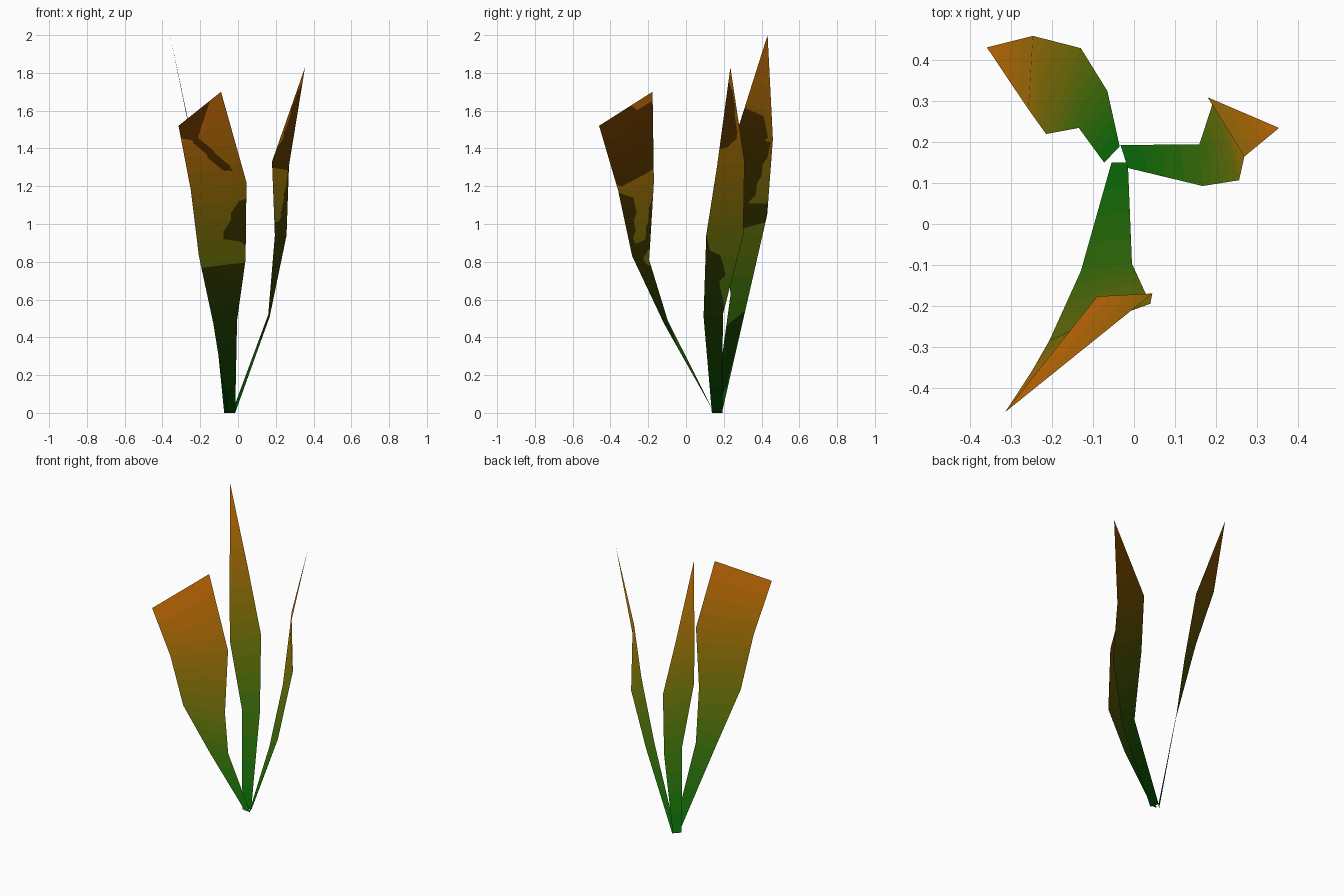
import bpy, bmesh
from mathutils import Vector

if "Cube" in bpy.data.objects:
    bpy.data.objects.remove(bpy.data.objects["Cube"])

BANDS = 4            # colour bands per blade segment
SEGMENTS = 4
BASE, TIP = Vector((0.05, 0.41, 0.07)), Vector((0.75, 0.40, 0.05))

# Green-to-orange gradient shared by all blades, mixed in display colour
mats = []
for i in range(SEGMENTS * BANDS):
    m = bpy.data.materials.new(f"leaf_tone_{i:02d}")
    c = BASE.lerp(TIP, (i + 0.5) / (SEGMENTS * BANDS))
    m.diffuse_color = (*[v ** 2.2 for v in c], 1)
    m.use_nodes = True
    m.node_tree.nodes["Principled BSDF"].inputs["Base Color"].default_value = m.diffuse_color
    mats.append(m)


def blade(name, left, right):
    """Ribbon between two edge paths, each segment folded along its shorter diagonal."""
    left, right = [Vector(p) for p in left], [Vector(p) for p in right]
    bm = bmesh.new()
    for s in range(SEGMENTS):
        a, b, c, d = left[s], right[s], left[s + 1], right[s + 1]
        start, end = (b, c) if (b - c).length < (a - d).length else (a, d)
        rows = []
        for k in range(BANDS + 1):
            t = k / BANDS
            rows.append([bm.verts.new(p.lerp(q, t)) for p, q in ((a, c), (start, end), (b, d))])
        for k, (lo, hi) in enumerate(zip(rows, rows[1:])):
            for j in (0, 1):
                f = bm.faces.new((lo[j], lo[j + 1], hi[j + 1], hi[j]))
                f.material_index = s * BANDS + k
                f.smooth = True
    bmesh.ops.remove_doubles(bm, verts=bm.verts, dist=1e-5)
    bmesh.ops.dissolve_degenerate(bm, edges=bm.edges, dist=1e-5)
    # Upper side of the leaf faces up
    if sum(f.normal.z * f.calc_area() for f in bm.faces) == 0:
        bm.normal_update()
    bm.normal_update()
    if sum(f.normal.z * f.calc_area() for f in bm.faces) < 0:
        bmesh.ops.reverse_faces(bm, faces=bm.faces)
    me = bpy.data.meshes.new(name)
    bm.to_mesh(me)
    bm.free()
    for m in mats:
        me.materials.append(m)
    # Foliage shading: every normal points straight up
    me.normals_split_custom_set_from_vertices([(0, 0, 1)] * len(me.vertices))
    bpy.context.collection.objects.link(bpy.data.objects.new(name, me))


# Broad front blade with a cut-off end
blade("front_leaf",
      [(-.055, .15, 0), (-.13, -.115, .47), (-.207, -.285, .83), (-.25, -.36, 1.18), (-.315, -.46, 1.52)],
      [(-.015, .15, 0), (-.005, -.097, .49), (.04, -.195, .81), (.045, -.17, 1.22), (-.09, -.177, 1.70)])

# Tall back left blade
tip = (-.36, .432, 2.0)
blade("back_left_leaf",
      [(-.073, .15, 0), (-.135, .235, .62), (-.215, .22, 1.07), (-.258, .28, 1.52), tip],
      [(-.035, .19, 0), (-.065, .325, .59), (-.13, .43, 1.05), (-.247, .46, 1.45), tip])

# Right blade
tip = (.355, .235, 1.83)
blade("right_leaf",
      [(-.033, .193, 0), (.16, .195, .52), (.195, .303, .94), (.18, .31, 1.33), tip],
      [(-.015, .137, 0), (.168, .093, .51), (.257, .107, .94), (.27, .165, 1.31), tip])
